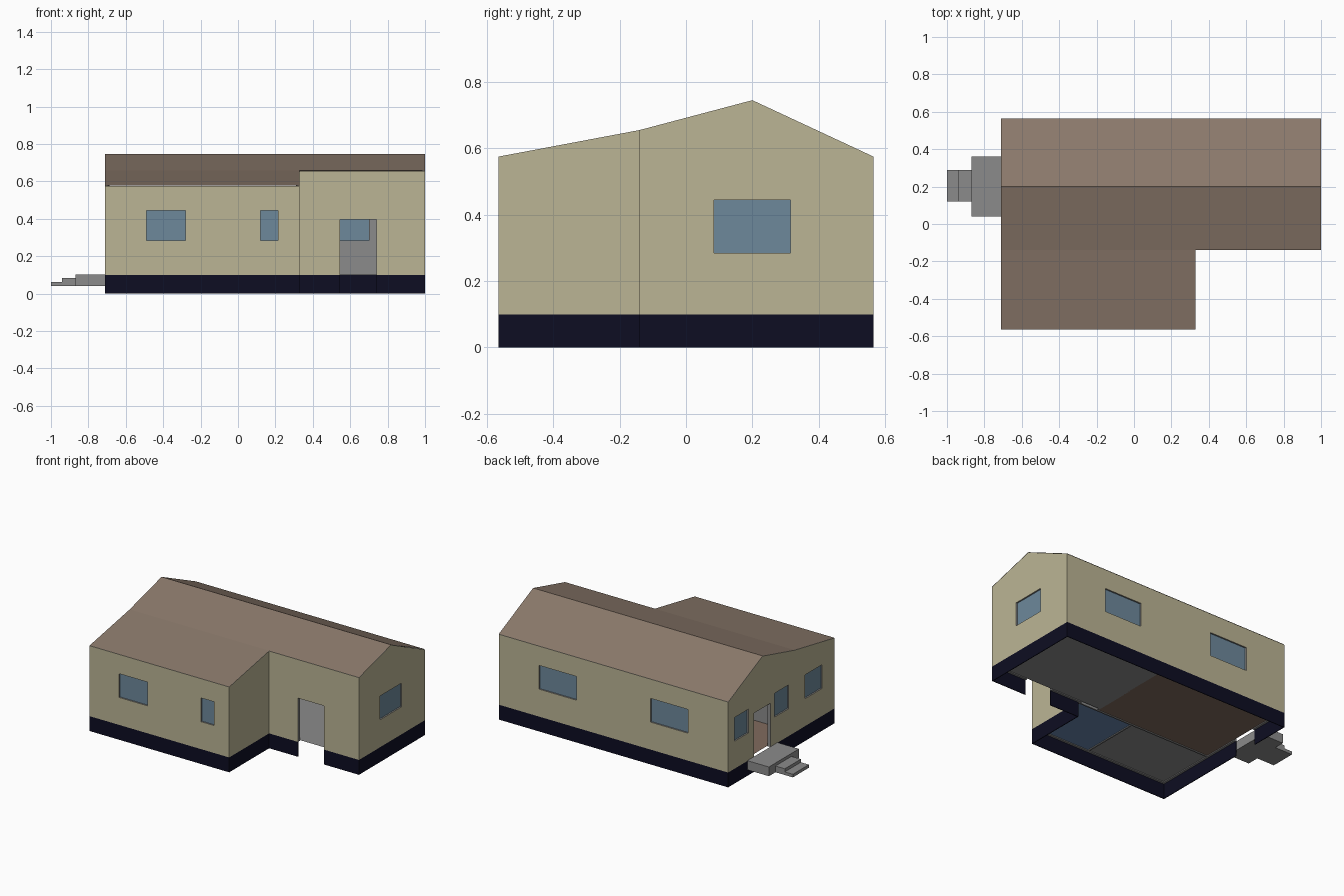
import bpy, bmesh

if "Cube" in bpy.data.objects:
    bpy.data.objects.remove(bpy.data.objects["Cube"])

def mat(name, r, g, b):
    m = bpy.data.materials.new(name)
    m.diffuse_color = (r, g, b, 1)
    m.use_nodes = True
    m.node_tree.nodes["Principled BSDF"].inputs["Base Color"].default_value = m.diffuse_color
    return m

BEIGE = mat("wall_beige", 0.50, 0.46, 0.30)
GREY = mat("plain_grey", 0.26, 0.26, 0.26)
NAVY = mat("foundation_navy", 0.004, 0.004, 0.016)
ROOF = mat("roof_brown", 0.255, 0.19, 0.145)
GLASS = mat("glass_blue", 0.155, 0.25, 0.33)
WOOD = mat("floor_brown", 0.22, 0.147, 0.11)
BLUE = mat("floor_blue", 0.14, 0.24, 0.42)

X0, XW, X1 = -0.71, 0.33, 1.0           # left end, wing end, right end
YF, YM, YR, YB = -0.565, -0.14, 0.2, 0.565  # wing front, main front, ridge, back
BASE = 0.1
PROFILE = [(YF, 0.575), (YM, 0.655), (YR, 0.745), (YB, 0.575)]

def roof_z(y):
    for (a, za), (b, zb) in zip(PROFILE, PROFILE[1:]):
        if y <= b + 1e-6:
            return za + (zb - za) * (y - a) / (b - a)

# Footprint walls, counter-clockwise: axis, fixed coordinate, start, end, inward sign
WALLS = {
    "front":  ("x", YF, X0, XW, 1),
    "notch":  ("y", XW, YF, YM, -1),
    "entry":  ("x", YM, XW, X1, 1),
    "right":  ("y", X1, YM, YB, -1),
    "back":   ("x", YB, X1, X0, -1),
    "left":   ("y", X0, YB, YF, 1),
}
W0, W1, DTOP = 0.285, 0.445, 0.395
WINDOWS = [("front", -0.49, -0.28), ("front", 0.12, 0.215), ("right", 0.085, 0.315),
           ("back", 0.42, 0.70), ("back", -0.41, -0.13),
           ("left", 0.35, 0.50), ("left", -0.08, 0.07), ("left", -0.436, -0.253)]
DOORS = [("entry", 0.545, 0.74), ("left", 0.115, 0.29)]

def point(wall, u, z, inset=0.0):
    axis, c, _, _, s = WALLS[wall]
    c += s * inset
    return (u, c, z) if axis == "x" else (c, u, z)

def finish(name, bm, *mats):
    me = bpy.data.meshes.new(name)
    bm.to_mesh(me)
    bm.free()
    for m in mats:
        me.materials.append(m)
    ob = bpy.data.objects.new(name, me)
    bpy.context.collection.objects.link(ob)
    return ob

def wall_shell(name, levels, top, openings, thick, mats):
    """Sheet around the footprint with holes, thickened inwards."""
    bm = bmesh.new()
    for w, (axis, c, a, b, s) in WALLS.items():
        holes = [o[1:] for o in openings if o[0] == w]
        us = {a, b} | {u for h in holes for u in h[:2]}
        if axis == "y":
            us |= {y for y in (YM, YR) if min(a, b) < y < max(a, b)}
        us = sorted(us, reverse=a > b)
        for u0, u1 in zip(us, us[1:]):
            zs = levels + [None]
            for z0, z1 in zip(zs, zs[1:]):
                um = (u0 + u1) / 2
                if any(h[0] < um < h[1] and h[2] <= z0 + 1e-6 and
                       (z1 is not None and z1 <= h[3] + 1e-6 or top is not None and z1 is None and h[3] >= top)
                       for h in holes):
                    continue
                def zt(u):
                    if z1 is not None:
                        return z1
                    return top if top is not None else roof_z(point(w, u, 0)[1])
                pts = [point(w, u0, z0), point(w, u1, z0),
                       point(w, u1, zt(u1)), point(w, u0, zt(u0))]
                bm.faces.new([bm.verts.new(p) for p in pts])
    bmesh.ops.remove_doubles(bm, verts=bm.verts, dist=1e-4)
    ob = finish(name, bm, *mats)
    mod = ob.modifiers.new("thickness", "SOLIDIFY")
    mod.thickness = thick
    mod.offset = -1
    mod.use_even_offset = True
    if len(mats) > 1:
        mod.material_offset = mod.material_offset_rim = 1
    return ob

def box(name, x0, x1, y0, y1, z0, z1, m):
    bm = bmesh.new()
    bmesh.ops.create_cube(bm, size=1)
    for v in bm.verts:
        v.co = (x1 if v.co.x > 0 else x0, y1 if v.co.y > 0 else y0, z1 if v.co.z > 0 else z0)
    return finish(name, bm, m)

def quad(name, pts, m):
    bm = bmesh.new()
    bm.faces.new([bm.verts.new(p) for p in pts])
    return finish(name, bm, m)

# Outer walls (beige outside, grey inside) and the foundation skirt
holes = [(w, a, b, W0, W1) for w, a, b in WINDOWS] + [(w, a, b, BASE, DTOP) for w, a, b in DOORS]
wall_shell("walls", [BASE, W0, DTOP, W1], None, holes, 0.02, (BEIGE, GREY))
wall_shell("foundation", [0.0], BASE, [(w, a, b, 0, BASE) for w, a, b in DOORS], 0.005, (NAVY,))

# Window panes, slightly recessed
for i, (w, a, b) in enumerate(WINDOWS):
    if WALLS[w][2] > WALLS[w][3]:
        a, b = b, a
    quad(f"{w}_window_{i + 1}", [point(w, a, W0, 0.01), point(w, b, W0, 0.01),
                                 point(w, b, W1, 0.01), point(w, a, W1, 0.01)], GLASS)

# Roof: three slopes, the lowest one only over the wing
bm = bmesh.new()
for (a, za), (b, zb) in zip(PROFILE, PROFILE[1:]):
    xe = XW if a == YF else X1
    bm.faces.new([bm.verts.new((x, y, z + 0.002)) for x, y, z in
                  ((X0, a, za), (xe, a, za), (xe, b, zb), (X0, b, zb))])
finish("roof", bm, ROOF)

# Room floors
T, ZF = 0.018, 0.106
for name, x0, x1, y0, y1, m in (
        ("entry_floor", 0.17, X1 - T, YM + T, YB - T, GREY),
        ("living_floor", X0 + T, 0.17, YM, YB - T, WOOD),
        ("bath_floor", -0.10, XW - T, YF + T, YM, BLUE),
        ("wing_floor", X0 + T, -0.10, YF + T, YM, GREY)):
    quad(name, [(x0, y0, ZF), (x1, y0, ZF), (x1, y1, ZF), (x0, y1, ZF)], m)

# Inside partitions
box("wing_partition", X0 + T, XW, YM - 0.005, YM + 0.005, BASE, 0.57, GREY)
box("room_partition", 0.165, 0.175, YM, YB - T, ZF, 0.57, GREY)
box("bath_partition", -0.105, -0.095, YF + T, YM, BASE, 0.57, GREY)

# Porch landing and steps at the left door
box("landing", -0.87, X0, 0.04, 0.36, 0.04, 0.102, GREY)
box("upper_step", -0.94, -0.87, 0.12, 0.29, 0.04, 0.082, GREY)
box("lower_step", -1.0, -0.94, 0.12, 0.29, 0.04, 0.061, GREY)
